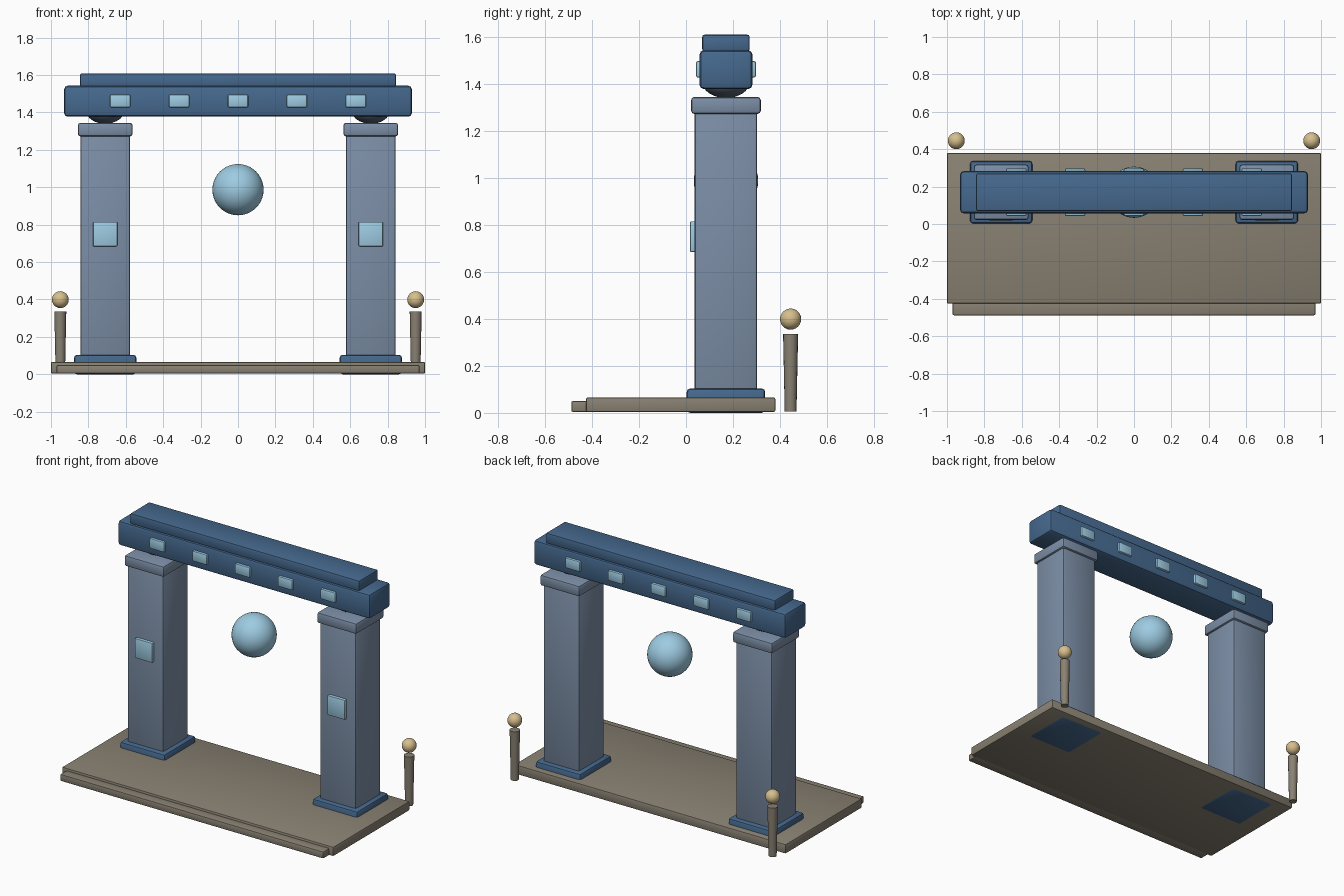
import bpy
from math import radians

if "Cube" in bpy.data.objects:
    bpy.data.objects.remove(bpy.data.objects["Cube"])


def material(name, r, g, b):
    m = bpy.data.materials.new(name)
    m.diffuse_color = (r, g, b, 1)
    m.use_nodes = True
    m.node_tree.nodes["Principled BSDF"].inputs["Base Color"].default_value = m.diffuse_color
    return m


STONE = material("slate_stone", 0.20, 0.27, 0.38)
BLUE = material("deep_blue", 0.06, 0.14, 0.27)
GLOW = material("pale_blue", 0.34, 0.60, 0.76)
EARTH = material("warm_stone", 0.25, 0.22, 0.17)
GOLD = material("pale_gold", 0.68, 0.52, 0.27)
DARK = material("dark_slate", 0.09, 0.12, 0.17)
CY = 0.17  # depth centre of the gate


def finish(name, mat):
    ob = bpy.context.object
    ob.name = name
    ob.data.materials.append(mat)
    bpy.ops.object.shade_smooth_by_angle(angle=radians(35))
    return ob


def box(name, x, y, z, mat, bevel=0.012):
    """Bevelled box from (min, max) ranges."""
    bpy.ops.mesh.primitive_cube_add(size=1)
    ob = bpy.context.object
    ob.location = [(a + b) / 2 for a, b in (x, y, z)]
    ob.scale = [b - a for a, b in (x, y, z)]
    bpy.ops.object.transform_apply(location=False, rotation=False, scale=True)
    mod = ob.modifiers.new("edge", "BEVEL")
    mod.width = bevel
    mod.segments = 2
    bpy.ops.object.modifier_apply(modifier=mod.name)
    return finish(name, mat)


def ball(name, loc, r, mat, squash=1.0, seg=32):
    bpy.ops.mesh.primitive_uv_sphere_add(segments=seg, ring_count=seg // 2, radius=r, location=loc)
    bpy.context.object.scale.z = squash
    return finish(name, mat)


def around(c, h):
    return (c - h, c + h)


# platform and front step
box("platform", (-1, 1), (-0.425, 0.38), (0.004, 0.066), EARTH, 0.007)
box("front_step", (-0.97, 0.97), (-0.488, -0.40), (0.004, 0.05), EARTH, 0.007)

for side, s in (("left", -1), ("right", 1)):
    px = s * 0.71
    # pillar with plinth, capital and bearing
    box(side + "_plinth", around(px, 0.166), around(CY, 0.167), (0.0, 0.104), BLUE, 0.015)
    box(side + "_pillar", around(px, 0.133), around(CY, 0.133), (0.03, 1.285), STONE, 0.014)
    box(side + "_capital", around(px, 0.146), around(CY, 0.148), (1.272, 1.344), STONE, 0.013)
    ball(side + "_bearing", (px, CY, 1.405), 0.10, DARK, 0.65)
    # glowing panel on the pillar front
    box(side + "_panel", around(px, 0.065), (0.017, 0.06), (0.684, 0.815), GLOW, 0.005)
    # lamp post with floating lamp, wider at the top
    bpy.ops.mesh.primitive_cone_add(vertices=16, radius1=0.025, radius2=0.032, depth=0.33,
                                    location=(s * 0.95, 0.445, 0.17))
    finish(side + "_lamp_post", EARTH)
    ball(side + "_lamp", (s * 0.95, 0.445, 0.399), 0.045, GOLD, seg=24)

# lintel and its top course
box("lintel", (-0.93, 0.93), around(CY, 0.113), (1.377, 1.543), BLUE, 0.02)
box("lintel_top", (-0.845, 0.845), around(CY, 0.101), (1.538, 1.609), BLUE, 0.01)

# studs on both faces of the lintel
for i in range(5):
    x = -0.63 + i * 0.315
    for face, y in (("front", (0.042, 0.09)), ("back", (0.25, 0.298))):
        box(f"{face}_stud_{i + 1}", around(x, 0.055), y, (1.426, 1.497), GLOW, 0.01)

# floating orb
ball("orb", (0, CY, 0.987), 0.137, GLOW, seg=40)
